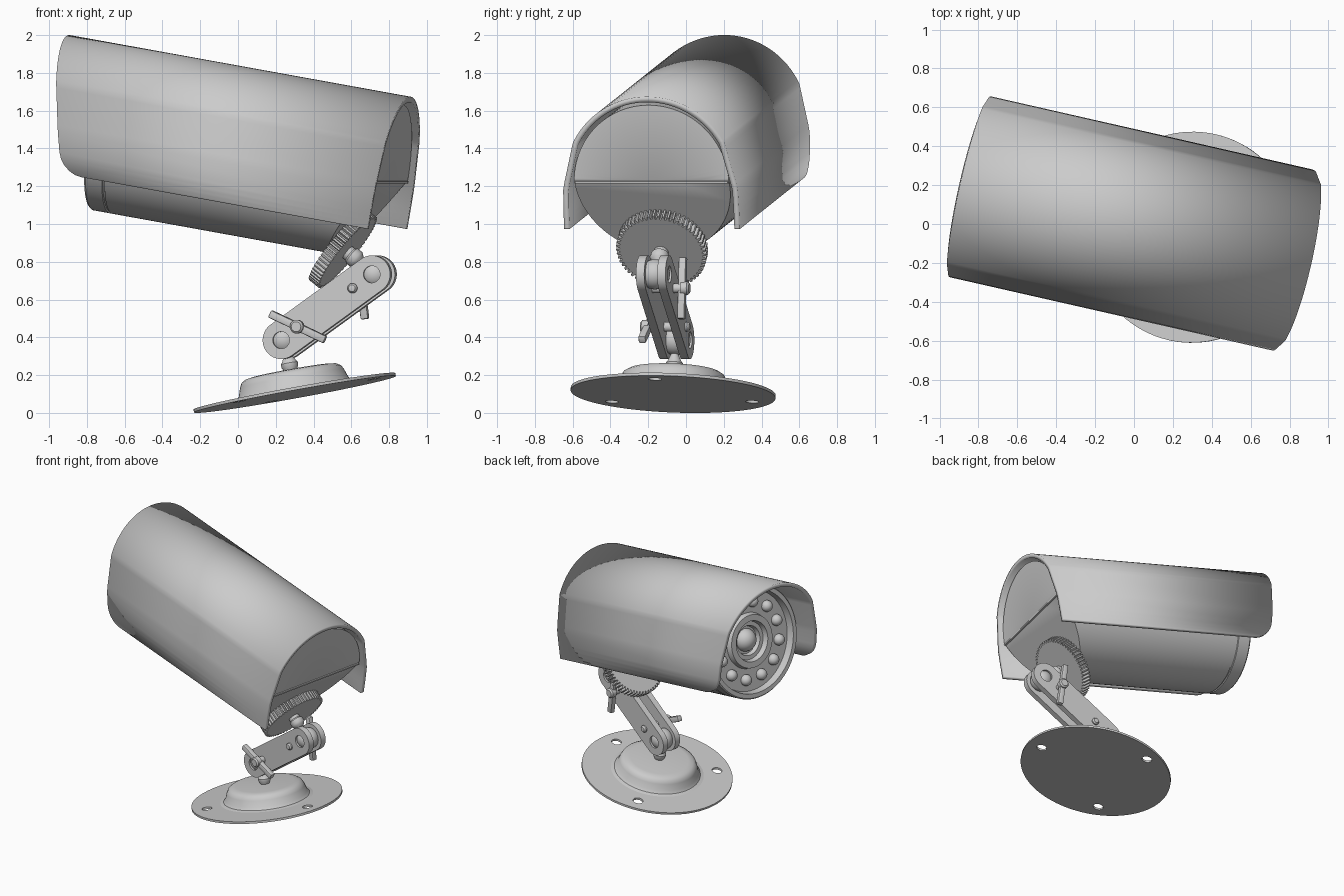
import bpy, bmesh
from math import sin, cos, pi, radians, sqrt
from mathutils import Matrix, Vector

if "Cube" in bpy.data.objects:
    bpy.data.objects.remove(bpy.data.objects["Cube"])

T = lambda x, y, z: Matrix.Translation((x, y, z))
R = lambda deg, axis: Matrix.Rotation(radians(deg), 4, axis)

# Frames: everything lies in one vertical plane, turned about z
ROOT = R(-12.8, 'Z')
BODY = ROOT @ R(10, 'Y')                      # x runs to the rear along the housing
AXIS = BODY @ T(0, 0, 1.34) @ R(90, 'Y')      # local z = housing axis
MOUNT = ROOT @ T(.552, 0, .884) @ R(128.5, 'Y')
BASE = ROOT @ T(.309, 0, .0985) @ R(-10.5, 'Y')
ARM = ROOT @ T(.252, 0, .385) @ R(-35.3, 'Y') @ R(90, 'X')
ARM_LEN = .603


def finish(name, mesh, matrix, angle=35):
    mesh.transform(matrix)
    mesh.shade_smooth()
    mesh.set_sharp_from_angle(angle=radians(angle))
    ob = bpy.data.objects.new(name, mesh)
    bpy.context.collection.objects.link(ob)
    return ob


def from_bm(name, bm, matrix, angle=35):
    bmesh.ops.recalc_face_normals(bm, faces=bm.faces)
    mesh = bpy.data.meshes.new(name)
    bm.to_mesh(mesh)
    bm.free()
    return finish(name, mesh, matrix, angle)


def lathe_bm(profile, steps=64):
    """Revolve (radius, height) points about z."""
    bm = bmesh.new()
    vs = [bm.verts.new((r, 0, h)) for r, h in profile]
    es = [bm.edges.new(p) for p in zip(vs, vs[1:])]
    bmesh.ops.spin(bm, geom=vs + es, cent=(0, 0, 0), axis=(0, 0, 1),
                   angle=2 * pi, steps=steps)
    bmesh.ops.remove_doubles(bm, verts=bm.verts, dist=1e-5)
    return bm


def lathe(name, profile, matrix, steps=64):
    return from_bm(name, lathe_bm(profile, steps), matrix)


def ball(name, r, matrix):
    bm = bmesh.new()
    bmesh.ops.create_uvsphere(bm, u_segments=32, v_segments=16, radius=r)
    return from_bm(name, bm, matrix)


def ring(r, n=32, x=0, y=0):
    return [(x + r * cos(2 * pi * i / n), y + r * sin(2 * pi * i / n)) for i in range(n)]


def plate(name, outlines, z0, z1, matrix):
    """Flat sheet from an outline plus hole outlines."""
    cu = bpy.data.curves.new(name, 'CURVE')
    cu.dimensions, cu.fill_mode, cu.extrude = '2D', 'BOTH', (z1 - z0) / 2
    for pts in outlines:
        sp = cu.splines.new('POLY')
        sp.points.add(len(pts) - 1)
        for p, (x, y) in zip(sp.points, pts):
            p.co = (x, y, 0, 1)
        sp.use_cyclic_u = True
    tmp = bpy.data.objects.new(name, cu)
    bpy.context.collection.objects.link(tmp)
    bm = bmesh.new()
    bm.from_mesh(bpy.data.meshes.new_from_object(tmp))
    bpy.data.objects.remove(tmp)
    bmesh.ops.remove_doubles(bm, verts=bm.verts, dist=1e-5)
    return from_bm(name, bm, matrix @ T(0, 0, (z0 + z1) / 2))


# Sun shield: arched section, slanted front edge, rounded front lower corners
def shield_front(w):
    s, h, rad = -1.25 + .27 * (1.811 - w), w - 1.10, .11
    return s + (rad - sqrt(max(0, rad**2 - (rad - h)**2)) if h < rad else 0)

half = [(.477, w) for w in (1.10, 1.105, 1.12, 1.145, 1.175, 1.21)]
half += [(.474, 1.31), (.466, 1.35), (.418, 1.54), (.411, 1.565)]
half += [(.466 * cos(radians(a)), 1.345 + .466 * sin(radians(a))) for a in range(30, 90, 4)]
section = half + [(0, 1.811)] + [(-v, w) for v, w in reversed(half)]
bm = bmesh.new()
rows = [[bm.verts.new((shield_front(w), v, w)), bm.verts.new((.63, v, w))] for v, w in section]
for a, b in zip(rows, rows[1:]):
    bm.faces.new((a[0], a[1], b[1], b[0]))
shield = from_bm("sun_shield", bm, BODY, 12)
mod = shield.modifiers.new("thickness", 'SOLIDIFY')
mod.thickness = .03
top = max(shield.data.polygons, key=lambda p: p.center.z)
mod.offset = -1 if top.normal.z > 0 else 1

# Housing with bezel, recessed face and lens barrel; lower rear cut obliquely
bm = lathe_bm([(0, .60), (.42, .60), (.42, -.85), (.412, -.853), (.412, -.862), (.42, -.865),
               (.42, -.955), (.412, -.965), (.38, -.965), (.37, -.91), (.205, -.91),
               (.195, -.95), (.15, -.95), (.14, -.91), (.11, -.91), (.10, -.88), (0, -.88)], 96)
bmesh.ops.recalc_face_normals(bm, faces=bm.faces)
# local x points down and local z to the rear
cut = bmesh.ops.bisect_plane(bm, geom=bm.verts[:] + bm.edges[:] + bm.faces[:],
                             plane_co=(0, 0, .59), plane_no=(sin(radians(30)), 0, cos(radians(30))),
                             clear_outer=True)
edges = [e for e in cut['geom_cut'] if isinstance(e, bmesh.types.BMEdge)]
bmesh.ops.contextual_create(bm, geom=edges)
from_bm("housing", bm, AXIS)

# Thin ledge where the rear plate meets the slanted face
bm = bmesh.new()
bmesh.ops.create_cube(bm, size=1, matrix=T(.59, 0, 1.345) @ Matrix.Diagonal((.03, .83, .012, 1)))
from_bm("rear_ledge", bm, BODY)

# Lens and ring of lamps
ball("lens", .085, AXIS @ T(0, 0, -.87))
for i in range(12):
    a = 2 * pi * (i + .5) / 12
    ball(f"lamp_{i + 1}", .042, AXIS @ T(.285 * cos(a), .285 * sin(a), -.92))

# Toothed adjusting disc on the slanted face
teeth = 56
gear = []
for i in range(teeth):
    for f, r in ((0, .222), (.2, .242), (.55, .242), (.75, .222)):
        a = 2 * pi * (i + f) / teeth
        gear.append((r * cos(a), r * sin(a)))
plate("toothed_disc", [gear], -.01, .055, MOUNT)

# Ball studs at the housing and the base
lathe("housing_stud", [(0, .05), (.04, .05), (.04, .075), (.05, .085), (.05, .115),
                       (.04, .13), (.022, .145), (.022, .22), (0, .22)], MOUNT, 32)
lathe("base_stud", [(0, .12), (.03, .12), (.045, .15), (.045, .168), (.036, .18),
                    (.02, .215), (.02, .27), (0, .27)], BASE, 32)
for name, x in (("lower_ball", 0), ("upper_ball", ARM_LEN)):
    ball(name, .08, ARM @ T(x, 0, 0))

# Pair of arm plates with ball sockets
N = 24
caps = [(ARM_LEN + .1 * sin(pi * i / N), -.1 * cos(pi * i / N)) for i in range(N + 1)]
caps += [(-.1 * sin(pi * i / N), .1 * cos(pi * i / N)) for i in range(N + 1)]
holes = [ring(.045), ring(.045, x=ARM_LEN)]
for name, side in (("arm_plate_near", 1), ("arm_plate_far", -1)):
    plate(name, [caps] + holes, *sorted((.035 * side, .08 * side)), ARM)

# Clamp bolts, each with a bar handle on one side and a domed head on the other
for name, x, side, turn in (("lower", .123, 0, -60), ("upper", .476, 180, 62)):
    m = ARM @ T(x, 0, 0) @ R(side, 'X')
    lathe(name + "_clamp_bolt", [(0, -.103), (.018, -.1), (.026, -.09), (.026, .12), (.036, .12),
                                 (.036, .155), (.026, .165), (0, .165)], m, 32)
    t = turn if side == 0 else -turn
    bm = bmesh.new()
    bmesh.ops.create_cube(bm, size=1, matrix=Matrix.Diagonal((.33, .042, .04, 1)))
    bmesh.ops.bevel(bm, geom=bm.edges[:], offset=.008, segments=2, affect='EDGES', profile=.5)
    from_bm(name + "_clamp_handle", bm, m @ R(t, 'Z') @ T(0, 0, .125))

# Base: flange with three screw holes and a raised centre
screw = [ring(.036, 24, .44 * cos(a), .44 * sin(a)) for a in (0, 2 * pi / 3, 4 * pi / 3)]
plate("base_flange", [ring(.543, 96)] + screw, 0, .016, BASE)
lathe("base_dome", [(0, .004), (.335, .004), (.335, .016), (.31, .022), (.295, .04), (.28, .085),
                    (.268, .108), (.245, .122), (.21, .127), (0, .127)], BASE)
